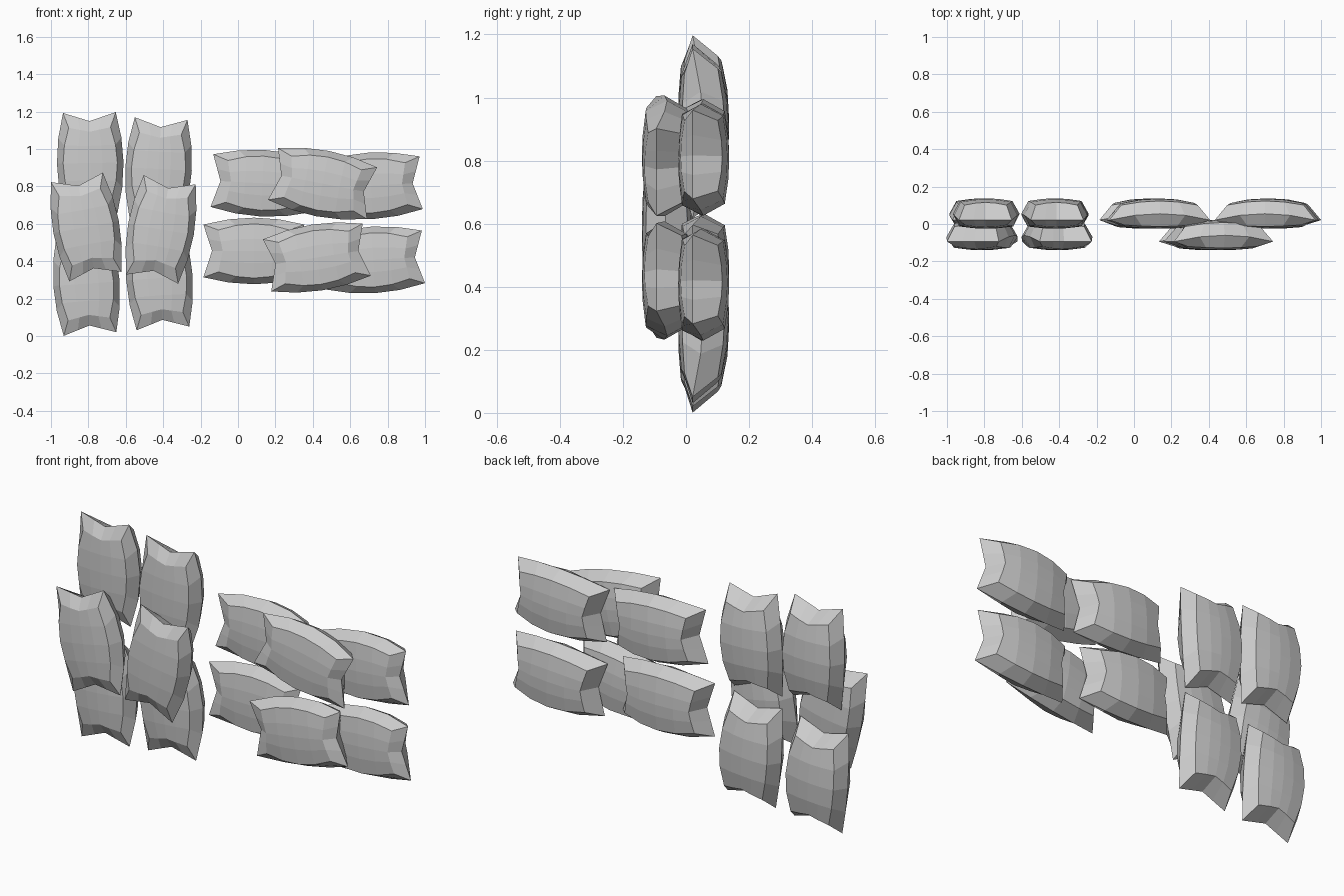
import bpy, bmesh, math

cube = bpy.data.objects.get("Cube")
if cube:
    bpy.data.objects.remove(cube, do_unlink=True)

grey = bpy.data.materials.new("light_grey_cloth")
grey.use_nodes = True
colour = (0.6, 0.6, 0.6, 1)
grey.diffuse_color = colour
grey.node_tree.nodes["Principled BSDF"].inputs["Base Color"].default_value = colour

STEPS = (-1, -0.5, 0, 0.5, 1)      # along the bag
ACROSS = (-1, -0.45, 0, 0.45, 1)   # across the bag


def make_bag_mesh():
    bm = bmesh.new()

    def layer(length, notch, end_half, mid_half, depth, keep):
        """A pillow-shaped grid whose two ends are notched inward."""
        verts = {}
        for i, s in enumerate(STEPS):
            for j, f in enumerate(ACROSS):
                if keep(i, j):
                    u = s * length * (1 - notch * (1 - abs(f)) * s * s)
                    v = f * (end_half + (mid_half - end_half) * (1 - s * s))
                    verts[i, j] = bm.verts.new((u, depth(s, f), v))
        return verts

    def edge(i, j):
        return i in (0, 4) or j in (0, 4)

    def every(i, j):
        return True

    # front panel, back panel and the seam between them
    front = layer(0.19, 0.12, 0.112, 0.145,
                  lambda s, f: -0.08 + 0.008 * s * s + 0.012 * f * f, every)
    back = layer(0.205, 0.12, 0.112, 0.14,
                 lambda s, f: 0.082 - 0.022 * s * s - 0.014 * f * f, every)
    seam = layer(0.27, 0.17, 0.141, 0.178, lambda s, f: -0.034 * s * s, edge)

    for panel in (front, back):
        for i in range(4):
            for j in range(4):
                bm.faces.new([panel[k] for k in
                              ((i, j), (i + 1, j), (i + 1, j + 1), (i, j + 1))])

    # bevelled bands joining each panel to the seam
    n = range(4)
    loop = ([(i, 0) for i in n] + [(4, j) for j in n]
            + [(4 - i, 4) for i in n] + [(0, 4 - j) for j in n])
    for a, b in zip(loop, loop[1:] + loop[:1]):
        for panel in (front, back):
            bm.faces.new((panel[a], panel[b], seam[b], seam[a]))

    bmesh.ops.recalc_face_normals(bm, faces=bm.faces)
    mesh = bpy.data.meshes.new("sandbag")
    bm.to_mesh(mesh)
    bm.free()
    mesh.materials.append(grey)
    return mesh


bag_mesh = make_bag_mesh()
BACK, FRONT = 0.055, -0.06


def add_bag(name, x, y, z, tilt):
    bag = bpy.data.objects.new(name, bag_mesh)
    bag.location = (x, y, z)
    bag.rotation_euler = (0, -math.radians(tilt), 0)
    bpy.context.collection.objects.link(bag)


# lying bags: two rows, each with two behind and one in front
add_bag("lying_bag_upper_back_right", 0.13, BACK, 0.817, -3)
add_bag("lying_bag_upper_back_left", 0.71, BACK, 0.803, 3.5)
add_bag("lying_bag_upper_front", 0.452, FRONT, 0.815, -11)
add_bag("lying_bag_lower_back_right", 0.085, BACK, 0.455, 0)
add_bag("lying_bag_lower_back_left", 0.722, BACK, 0.407, 3.5)
add_bag("lying_bag_lower_front", 0.422, FRONT, 0.42, 9)

# standing bags: two columns, each with two behind and one in front
add_bag("standing_bag_right_upper_back", -0.79, BACK, 0.925, 90 + 1)
add_bag("standing_bag_right_lower_back", -0.81, BACK, 0.28, 90 + 4)
add_bag("standing_bag_right_front", -0.812, FRONT, 0.583, 90 + 10.5)
add_bag("standing_bag_left_upper_back", -0.425, BACK, 0.893, 90 - 3)
add_bag("standing_bag_left_lower_back", -0.42, BACK, 0.31, 90 + 4)
add_bag("standing_bag_left_front", -0.412, FRONT, 0.57, 90 - 10)
